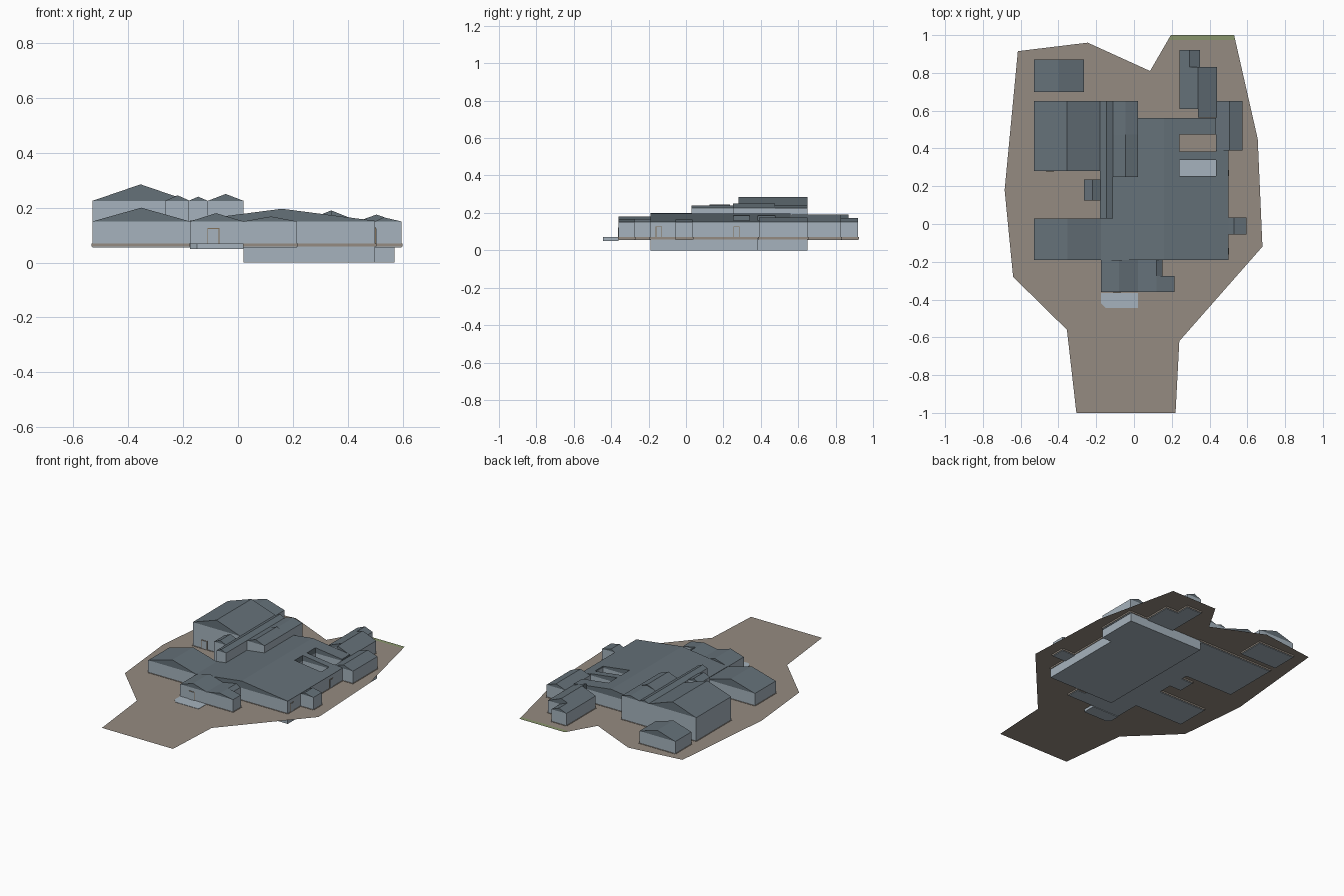
import bpy

cube = bpy.data.objects.get("Cube")
if cube:
    bpy.data.objects.remove(cube, do_unlink=True)


def material(name, r, g, b):
    m = bpy.data.materials.new(name)
    m.use_nodes = True
    m.diffuse_color = (r, g, b, 1)
    m.node_tree.nodes["Principled BSDF"].inputs["Base Color"].default_value = (r, g, b, 1)
    return m


WALL = material("pale blue grey wall", .38, .45, .51)
ROOF = material("slate roof", .13, .165, .19)
EARTH = material("brown paving", .30, .26, .22)
GRASS = material("green grass", .25, .30, .15)
TRIM = material("door trim", .22, .16, .10)

FLOOR, GROUND, LOW, HIGH = .054, .068, .15, .225


def mesh(name, verts, faces, mat):
    data = bpy.data.meshes.new(name)
    data.from_pydata(verts, [], faces)
    data.materials.append(mat)
    ob = bpy.data.objects.new(name, data)
    bpy.context.collection.objects.link(ob)
    return ob


def prism(name, profile, y0, y1, mat):
    """Extrude an (x, z) profile, listed counter-clockwise from the front, along y."""
    n = len(profile)
    verts = [(x, y, z) for y in (y0, y1) for x, z in profile]
    faces = [tuple(range(n)), tuple(reversed(range(n, 2 * n)))]
    faces += [(i, i + n, (i + 1) % n + n, (i + 1) % n) for i in range(n)]
    return mesh(name, verts, faces, mat)


def box(name, x0, x1, y0, y1, z0, z1, mat):
    return prism(name, [(x0, z0), (x1, z0), (x1, z1), (x0, z1)], y0, y1, mat)


def body(name, x0, x1, y0, y1, top):
    e = .004
    box(name + "_walls", x0, x1, y0, y1, FLOOR, top, WALL)
    box(name + "_plinth", x0 - e, x1 + e, y0 - e, y1 + e, .058, .07, EARTH)


def gabled(name, x0, x1, y0, y1, eave, ridge, peak=None):
    """Walls with a gable roof whose ridge runs along y."""
    body(name, x0, x1, y0, y1, eave)
    xr = (x0 + x1) / 2 if peak is None else peak
    profile = [(x0, eave), (x1, eave), (xr, ridge)]
    prism(name + "_roof", profile, y0, y1, ROOF)


def hall(name, x0, x1, y0, y1):
    """A piece of the wide hall; all pieces share one broad gable."""
    def h(x):
        return .196 - .044 * abs(x - .16) / .34
    body(name, x0, x1, y0, y1, LOW)
    profile = [(x0, LOW), (x1, LOW), (x1, h(x1))]
    if x0 < .16 < x1:
        profile.append((.16, h(.16)))
    profile.append((x0, h(x0)))
    prism(name + "_roof", profile, y0, y1, ROOF)


# Site
outline = [(-.305, -1), (.22, -1), (.24, -.62), (.68, -.12), (.655, .45), (.53, 1),
           (.195, 1), (.085, .81), (-.245, .96), (-.615, .915), (-.685, .18),
           (-.64, -.28), (-.355, -.56)]
mesh("site_ground", [(x, y, GROUND) for x, y in outline], [tuple(range(len(outline)))], EARTH)
mesh("back_grass_strip", [(x, y, GROUND + .001) for x, y in
     ((.185, .975), (.535, .975), (.53, 1), (.195, 1))], [(0, 1, 2, 3)], GRASS)

# Basement
box("basement", .02, .5, -.19, .65, 0, FLOOR + .01, WALL)
box("basement_annex", .5, .57, .38, .65, 0, FLOOR + .01, WALL)

# Tall block and high roofs
gabled("tall_block", -.53, -.18, .28, .65, HIGH, .285)
gabled("high_bay", -.265, -.175, .125, .235, HIGH, .245)
gabled("high_corridor", -.18, -.11, .03, .65, HIGH, .24)
gabled("high_room_front", -.11, .02, .25, .475, HIGH, .25)
gabled("high_room_back", -.11, .02, .475, .65, HIGH, .243)

# Low wings on the right side
gabled("front_wing", -.53, -.175, -.19, .03, LOW, .2)
gabled("shed", -.53, -.265, .7, .87, LOW, .19)

# Broad hall surrounding two courtyards
hall("hall_main", -.175, .5, -.19, .255)
hall("hall_left", .02, .24, .255, .56)
hall("hall_bridge", .24, .435, .34, .385)
hall("hall_back", .24, .435, .475, .56)
hall("hall_right", .435, .5, .255, .39)
box("courtyard_floor", .24, .435, .255, .34, FLOOR, .08, WALL)

# Left and back wings
gabled("left_room", .435, .575, .39, .65, LOW, .175)
gabled("left_bay", .5, .595, -.055, .035, LOW, .165, .53)
gabled("back_wing_outer", .34, .44, .565, .83, LOW, .19, .34)
gabled("back_wing_inner", .24, .34, .61, .83, LOW, .19, .34)
gabled("back_room", .24, .35, .83, .92, LOW, .172)

# Entrance
gabled("entrance", -.175, .02, -.36, -.19, LOW, .18, -.08)
gabled("entrance_side", .02, .15, -.275, -.19, LOW, .168, .12)
gabled("entrance_end", .02, .215, -.36, -.275, LOW, .168, .12)
step = [(-.175, -.36), (-.175, -.42), (-.15, -.445), (.02, -.445), (.02, -.36)]
n = len(step)
mesh("entrance_step", [(x, y, z) for z in (.05, .07) for x, y in step],
     [tuple(reversed(range(n))), tuple(range(n, 2 * n))] +
     [(i, (i + 1) % n, (i + 1) % n + n, i + n) for i in range(n)], WALL)

# Doors as thin plates with trim behind
for name, x, y in (("entrance_door", -.09, -.36), ("tall_block_door", -.445, .28)):
    box(name + "_trim", x - .022, x + .022, y - .002, y, .07, .126, TRIM)
    box(name, x - .019, x + .019, y - .004, y, .07, .123, WALL)
for name, x, y in (("side_door", .5, -.145), ("courtyard_side_door", .5, .27)):
    box(name + "_trim", x, x + .002, y - .017, y + .017, .07, .127, TRIM)
    box(name, x, x + .004, y - .014, y + .014, .07, .124, WALL)
